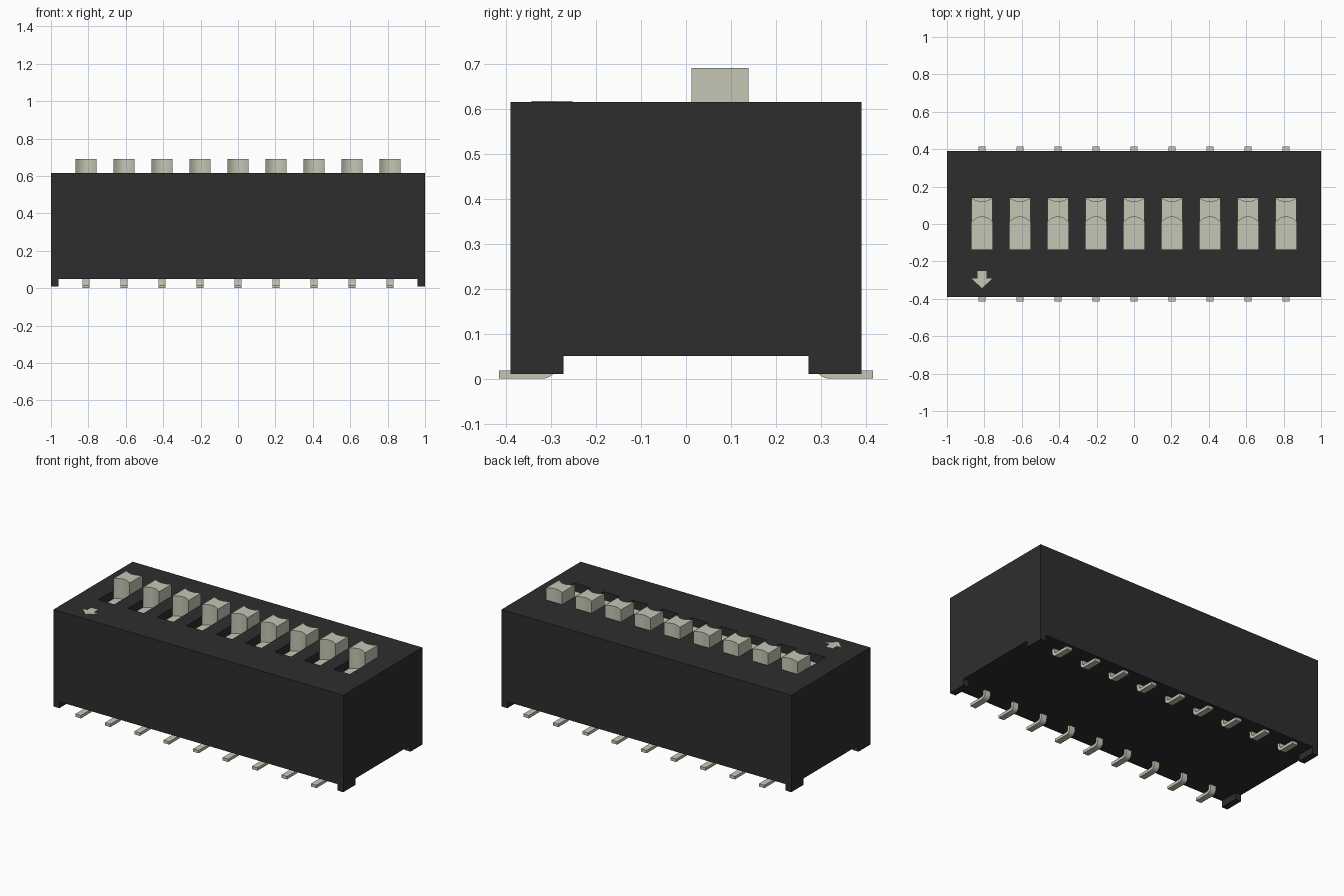
import bpy, bmesh, math

cube = bpy.data.objects.get("Cube")
if cube:
    bpy.data.objects.remove(cube, do_unlink=True)


def material(name, rgb):
    mat = bpy.data.materials.new(name)
    mat.use_nodes = True
    mat.diffuse_color = (*rgb, 1)
    mat.node_tree.nodes["Principled BSDF"].inputs["Base Color"].default_value = (*rgb, 1)
    return mat


black = material("black plastic", (0.027, 0.027, 0.027))
cream = material("cream", (0.56, 0.56, 0.46))


def add_prism(bm, points, start, end, axis="z"):
    """Extrude an outline along z (outline is x, y) or x (outline is y, z)."""
    def place(p, d):
        return (p[0], p[1], d) if axis == "z" else (d, p[0], p[1])
    low = [bm.verts.new(place(p, start)) for p in points]
    high = [bm.verts.new(place(p, end)) for p in points]
    bm.faces.new(low)
    bm.faces.new(high)
    for i in range(len(points)):
        j = (i + 1) % len(points)
        bm.faces.new((low[i], low[j], high[j], high[i]))


def rect(x0, x1, y0, y1):
    return [(x0, y0), (x1, y0), (x1, y1), (x0, y1)]


def finish(bm, name, mat, smooth=False):
    bmesh.ops.recalc_face_normals(bm, faces=bm.faces)
    mesh = bpy.data.meshes.new(name)
    bm.to_mesh(mesh)
    bm.free()
    mesh.materials.append(mat)
    obj = bpy.data.objects.new(name, mesh)
    bpy.context.collection.objects.link(obj)
    if smooth:
        bpy.ops.object.select_all(action="DESELECT")
        obj.select_set(True)
        bpy.context.view_layer.objects.active = obj
        bpy.ops.object.shade_smooth_by_angle(angle=math.radians(35))
    return obj


PITCH = 0.2032
COLUMNS = [PITCH * (i - 4) for i in range(9)]
HALF = 0.055            # half width of a slot and its slider
TOP = 0.615
FLOOR = 0.56
SLOT_Y = (-0.137, 0.14)

# Housing: block with nine slots and a cross-shaped underside relief
bm = bmesh.new()
add_prism(bm, rect(-1, 1, -0.39, 0.39), 0.01, TOP)
housing = finish(bm, "housing", black)

bm = bmesh.new()
for x in COLUMNS:
    add_prism(bm, rect(x - HALF, x + HALF, *SLOT_Y), FLOOR, 0.8)
fx, fy, far = 0.96, 0.272, 1.2
cross = [(far, fy), (fx, fy), (fx, far), (-fx, far), (-fx, fy), (-far, fy)]
cross += [(-x, -y) for x, y in cross]
add_prism(bm, cross, -0.1, 0.05)
cutter = finish(bm, "housing_cutter", black)
cutter.hide_render = True

cut = housing.modifiers.new("cut", "BOOLEAN")
cut.operation = "DIFFERENCE"
cut.solver = "EXACT"
cut.object = cutter
bpy.context.view_layer.objects.active = housing
housing.select_set(True)
bpy.ops.object.modifier_apply(modifier=cut.name)
bpy.data.objects.remove(cutter, do_unlink=True)

# Sliders: knob with hollowed front and back on a flat base in the slot
STEPS = 10


def knob_outline(x):
    ts = [2 * i / STEPS - 1 for i in range(STEPS + 1)]
    front = [(x + HALF * t, 0.012 + 0.026 * (1 - t * t)) for t in ts]
    back = [(x - HALF * t, 0.139 - 0.018 * (1 - t * t)) for t in ts]
    return front + back


for n, x in enumerate(COLUMNS, 1):
    bm = bmesh.new()
    add_prism(bm, rect(x - HALF, x + HALF, *SLOT_Y), FLOOR - 0.01, FLOOR + 0.004)
    add_prism(bm, knob_outline(x), FLOOR, 0.69)
    finish(bm, f"slider_{n}", cream, smooth=True)

# Pins: foot pointing outwards, bent up into the housing
THICK, RADIUS, INNER = 0.018, 0.03, 0.288


def bend(r):
    cy, cz = INNER + RADIUS, RADIUS
    angles = [math.pi + math.pi / 2 * i / 6 for i in range(7)]
    return [(cy + r * math.cos(a), cz + r * math.sin(a)) for a in angles]


pin_outline = ([(INNER, 0.07)] + bend(RADIUS) + [(0.415, 0), (0.415, THICK)]
               + bend(RADIUS - THICK)[::-1] + [(INNER + THICK, 0.07)])
for side, sign in (("front", -1), ("back", 1)):
    for n, x in enumerate(COLUMNS, 1):
        bm = bmesh.new()
        outline = [(sign * y, z) for y, z in pin_outline]
        add_prism(bm, outline, x - 0.019, x + 0.019, axis="x")
        finish(bm, f"{side}_pin_{n}", cream, smooth=True)

# Arrow mark on the top
ax = COLUMNS[0]
half_arrow = [(0.024, -0.252), (0.024, -0.292), (0.055, -0.292)]
arrow = ([(ax + x, y) for x, y in half_arrow] + [(ax, -0.343)]
         + [(ax - x, y) for x, y in reversed(half_arrow)])
bm = bmesh.new()
add_prism(bm, arrow, TOP - 0.003, TOP + 0.002)
finish(bm, "arrow_mark", cream)
